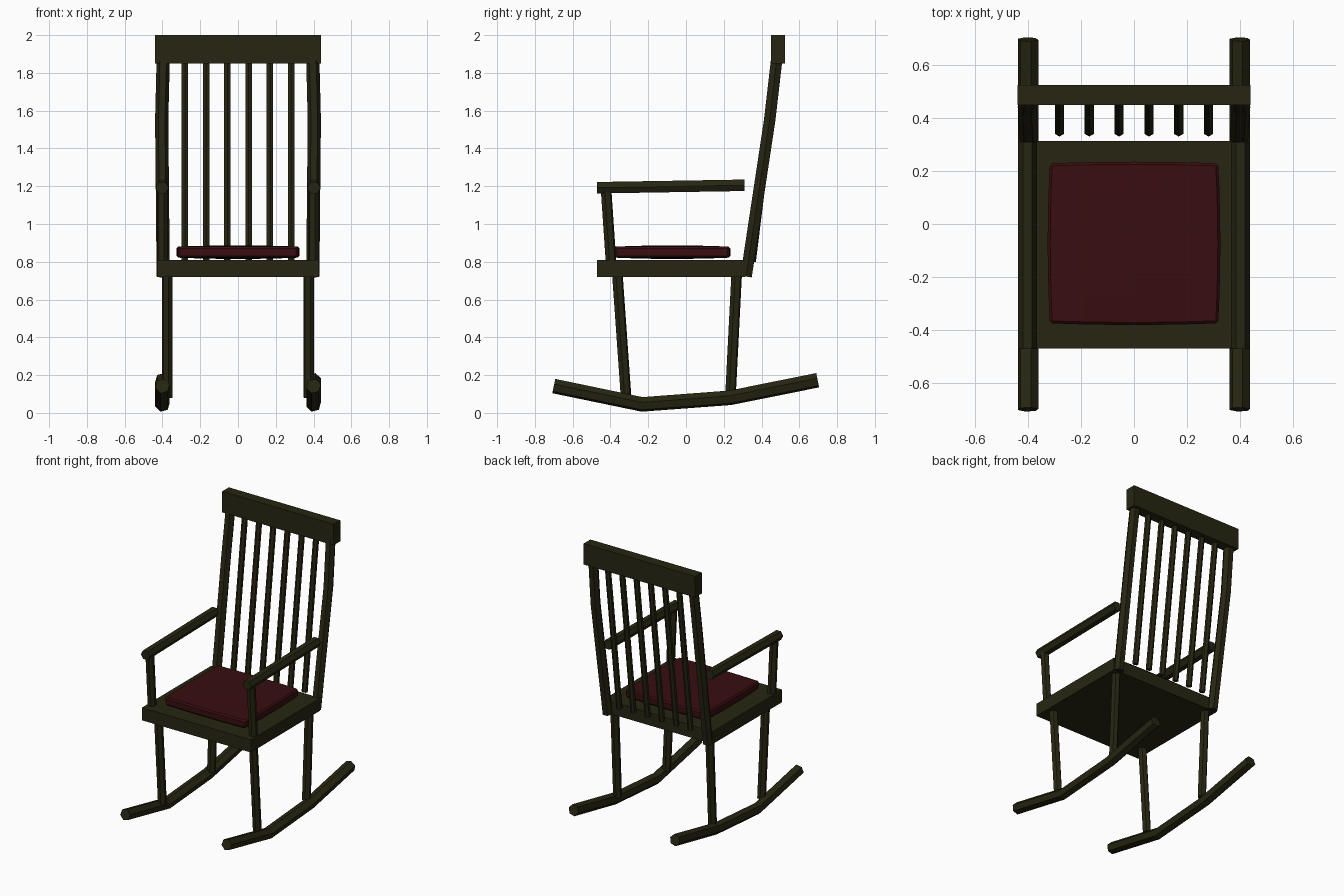
import bpy, bmesh, math
from mathutils import Vector

if "Cube" in bpy.data.objects:
    bpy.data.objects.remove(bpy.data.objects["Cube"])


def material(name, rgb):
    m = bpy.data.materials.new(name)
    m.diffuse_color = (*rgb, 1)
    m.use_nodes = True
    m.node_tree.nodes["Principled BSDF"].inputs["Base Color"].default_value = m.diffuse_color
    return m


WOOD = material("dark olive wood", (0.020, 0.019, 0.006))
FABRIC = material("deep red fabric", (0.040, 0.0042, 0.005))


def finish(name, bm, mat):
    bmesh.ops.recalc_face_normals(bm, faces=bm.faces)
    me = bpy.data.meshes.new(name)
    bm.to_mesh(me)
    bm.free()
    me.materials.append(mat)
    ob = bpy.data.objects.new(name, me)
    bpy.context.collection.objects.link(ob)
    return ob


def box(name, lo, hi, mat):
    bm = bmesh.new()
    bmesh.ops.create_cube(bm, size=1)
    for v in bm.verts:
        v.co = Vector([(a + b) / 2 + c * (b - a) for a, b, c in zip(lo, hi, v.co)])
    return finish(name, bm, mat)


def rod(name, points, radius, turn=0, sides=6):
    """Faceted bar along a path, mitred at each bend."""
    bm = bmesh.new()
    pts = [Vector(p) for p in points]
    rings = []
    for i, p in enumerate(pts):
        t = Vector()
        if i > 0:
            t += (p - pts[i - 1]).normalized()
        if i < len(pts) - 1:
            t += (pts[i + 1] - p).normalized()
        t.normalize()
        side = Vector((1, 0, 0))
        side = (side - t * side.dot(t)).normalized()
        up = side.cross(t)
        angles = [math.radians(turn) + math.tau * k / sides for k in range(sides)]
        rings.append([bm.verts.new(p + radius * (side * math.cos(a) + up * math.sin(a)))
                      for a in angles])
    for a, b in zip(rings, rings[1:]):
        for k in range(sides):
            n = (k + 1) % sides
            bm.faces.new((a[k], a[n], b[n], b[k]))
    bm.faces.new(rings[0])
    bm.faces.new(rings[-1])
    return finish(name, bm, WOOD)


# seat board and top rail
box("seat", (-0.43, -0.47, 0.72), (0.43, 0.313, 0.81), WOOD)
box("top_rail", (-0.44, 0.45, 1.85), (0.44, 0.525, 2.0), WOOD)

# cushion: slightly pillowed slab with chamfered edges
bm = bmesh.new()
bmesh.ops.create_cube(bm, size=2)
bmesh.ops.subdivide_edges(bm, edges=bm.edges[:], cuts=5, use_grid_fill=True)
for v in bm.verts:
    u, w, h = v.co
    v.co = (0.318 * u * (1 + 0.025 * (1 - w * w)),
            -0.073 + 0.302 * w * (1 + 0.02 * (1 - u * u)),
            0.851 + h * (0.029 + 0.007 * (1 - u * u) * (1 - w * w)))
cushion = finish("cushion", bm, FABRIC)
bev = cushion.modifiers.new("chamfer", 'BEVEL')
bev.width = 0.012
bev.segments = 1
bev.limit_method = 'ANGLE'
bev.angle_limit = math.radians(60)

# parts repeated on both sides
for s, tag in ((-1, "left"), (1, "right")):
    rod("rocker_" + tag, [(s * 0.4, -0.70, 0.142), (s * 0.4, -0.232, 0.045),
                          (s * 0.4, 0.235, 0.08), (s * 0.4, 0.697, 0.173)], 0.04, 15)
    rod("front_leg_" + tag, [(s * 0.375, -0.317, 0.08), (s * 0.375, -0.363, 0.73)], 0.029, 15)
    rod("rear_leg_" + tag, [(s * 0.375, 0.236, 0.10), (s * 0.375, 0.268, 0.73)], 0.029, 15)
    rod("arm_support_" + tag, [(s * 0.4, -0.397, 0.80), (s * 0.4, -0.423, 1.18)], 0.029, 15)
    rod("armrest_" + tag, [(s * 0.402, -0.472, 1.192), (s * 0.402, 0.31, 1.205)], 0.035)
    rod("back_post_" + tag, [(s * 0.396, 0.318, 0.722), (s * 0.404, 0.443, 1.55),
                             (s * 0.396, 0.48, 1.87)], 0.035)

# back spindles
for i in range(6):
    x = (i - 2.5) * 0.1125
    rod(f"spindle_{i + 1}", [(x, 0.35, 0.80), (x, 0.482, 1.87)], 0.02, 30)
